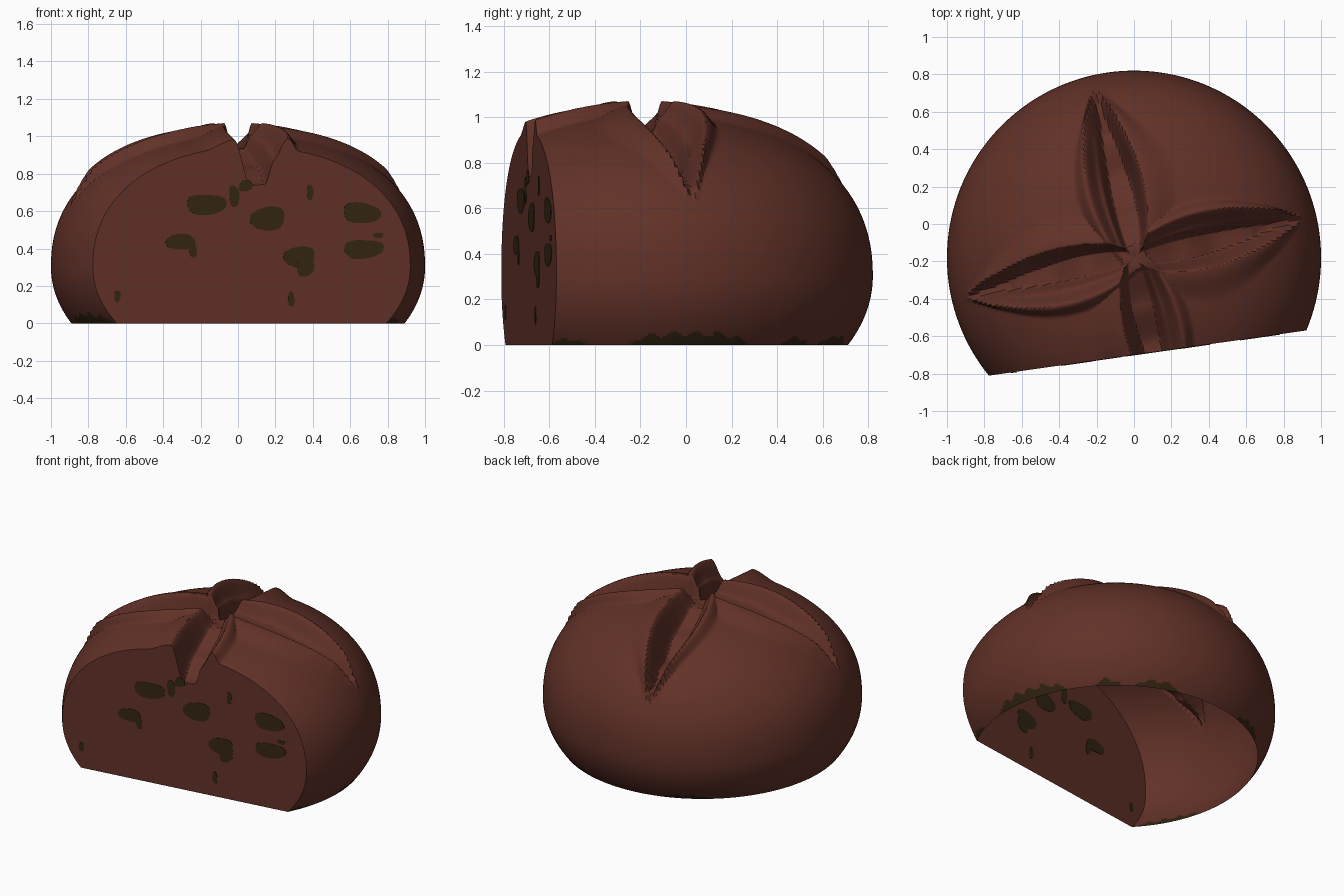
import bpy, bmesh, math, random
from mathutils import Vector

random.seed(4)
cube = bpy.data.objects.get("Cube")
if cube:
    bpy.data.objects.remove(cube)


def material(name, colour):
    m = bpy.data.materials.new(name)
    m.use_nodes = True
    m.diffuse_color = (*colour, 1)
    bsdf = m.node_tree.nodes["Principled BSDF"]
    bsdf.inputs["Base Color"].default_value = (*colour, 1)
    bsdf.inputs["Roughness"].default_value = 0.8
    return m


crust = material("crust brown", (0.12, 0.031, 0.021))
dark = material("dark olive", (0.034, 0.019, 0.006))

CENTRE = Vector((0, -0.18, 0))
WAIST, RISE, DROP, POWER = 0.3, 0.72, 0.66, 2.25
SEGS, ROWS, LOW_ROWS = 360, 130, 30
ARM = 0.93                                   # length of each score
ARM_ANGLES = [math.radians(13.3 + 90 * k) for k in range(4)]


def interp(x, pts):
    """Smooth interpolation through a few (x, value) points."""
    if x <= pts[0][0]:
        return pts[0][1]
    for (x0, y0), (x1, y1) in zip(pts, pts[1:]):
        if x <= x1:
            t = (x - x0) / (x1 - x0)
            return y0 + (y1 - y0) * t * t * (3 - 2 * t)
    return pts[-1][1]


# Score shape: along the arm, and across it (steep side negative, soft side positive)
DEPTH = [(0, 0.13), (0.3, 0.21), (0.55, 0.25), (0.8, 0.17), (1, 0)]
CUT = [(-1.05, 0), (-0.6, 1), (0.3, 1), (0.65, 0.45), (1.15, 0)]
LIP = [(-2.4, 0), (-1.05, 0.7), (-0.3, 0.7), (1.15, 1), (1.7, 0)]


def score_height(x, y):
    cut, lip = 0, 0
    for a in ARM_ANGLES:
        u = (x * math.cos(a) + y * math.sin(a)) / ARM
        v = y * math.cos(a) - x * math.sin(a)
        if not -0.06 < u < 1:
            continue
        t = max(u, 0)
        width = 0.055 * (1 - t) + 0.10 * math.sin(math.pi * t ** 0.9) + 0.004
        q = v / width
        cut = max(cut, interp(t, DEPTH) * interp(q, CUT))
        lip = max(lip, 0.055 * min(1, (1 - t) * 6) * interp(q, LIP))
    return lip - cut


# Loaf crust: rings from the crown down to the open bottom
bm = bmesh.new()
rings = []
for i in range(1, ROWS + LOW_ROWS + 1):
    if i <= ROWS:
        a = math.pi / 2 * (1 - i / ROWS)
        r = math.cos(a) ** (2 / POWER)
        h = max(math.sin(a), 0) ** (2 / POWER)
        z = WAIST + RISE * h
        normal = Vector((r ** (POWER - 1), 0, h ** (POWER - 1) / RISE)).normalized()
    else:
        z = WAIST * (1 - (i - ROWS) / LOW_ROWS)
        r = math.sqrt(1 - ((WAIST - z) / DROP) ** 2)
    ring = []
    for j in range(SEGS):
        b = 2 * math.pi * j / SEGS
        c, s = math.cos(b), math.sin(b)
        d = score_height(r * c, r * s) if z > WAIST + 0.1 else 0
        rr = r + normal.x * d
        ring.append(bm.verts.new(CENTRE + Vector((rr * c, rr * s, z + normal.z * d))))
    rings.append(ring)
crown = bm.verts.new(CENTRE + Vector((0, 0, WAIST + RISE + score_height(0, 0))))
for j in range(SEGS):
    k = (j + 1) % SEGS
    bm.faces.new((crown, rings[0][j], rings[0][k]))
    for upper, lower in zip(rings, rings[1:]):
        bm.faces.new((upper[j], lower[j], lower[k], upper[k]))

# Dark patches along the bottom edge: angle, half width, height
PATCHES = [(13, 17, 0.065), (47, 5, 0.04), (67, 9, 0.045), (118, 10, 0.04),
           (208, 14, 0.06), (-22, 5, 0.03)]
for f in bm.faces:
    p = f.calc_center_median() - CENTRE
    if p.z < 0.08:
        ang = math.degrees(math.atan2(p.y, p.x))
        for a, half, height in PATCHES:
            off = abs((ang - a + 180) % 360 - 180) / half
            if off < 1 and p.z < height * math.sqrt(1 - off * off) * (0.8 + 0.2 * math.sin(ang)):
                f.material_index = 1

# Slice off the front and close the slice with a flat face
out = Vector((0.141, -0.99, 0)).normalized()
foot = CENTRE + out * 0.515
cut = bmesh.ops.bisect_plane(bm, geom=bm.verts[:] + bm.edges[:] + bm.faces[:],
                             plane_co=foot, plane_no=out, clear_outer=True)["geom_cut"]
edges = [e for e in cut if isinstance(e, bmesh.types.BMEdge)]
ends = [v for v in cut if isinstance(v, bmesh.types.BMVert)
        and sum(e in edges for e in v.link_edges) == 1]
if len(ends) == 2:
    edges.append(bm.edges.new(ends))
fill = bmesh.ops.triangle_fill(bm, edges=edges, use_beauty=True, normal=out)["geom"]
for f in fill:
    if isinstance(f, bmesh.types.BMFace):
        f.material_index = 0
        f.normal_update()
        if f.normal.dot(out) < 0:
            f.normal_flip()

mesh = bpy.data.meshes.new("loaf")
bm.to_mesh(mesh)
bm.free()
mesh.materials.append(crust)
mesh.materials.append(dark)
loaf = bpy.data.objects.new("loaf", mesh)
bpy.context.collection.objects.link(loaf)
bpy.context.view_layer.objects.active = loaf
loaf.select_set(True)
bpy.ops.object.shade_smooth_by_angle(angle=math.radians(35))

# Fruit pieces in the slice: x, z, half width, half height
FRUIT = [(-0.17, 0.635, 0.1, 0.058), (-0.02, 0.68, 0.026, 0.06), (0.04, 0.735, 0.035, 0.032),
         (0.16, 0.56, 0.097, 0.06), (0.385, 0.70, 0.018, 0.04), (0.66, 0.59, 0.1, 0.055),
         (0.67, 0.397, 0.1, 0.053), (0.75, 0.47, 0.026, 0.014), (0.33, 0.355, 0.09, 0.052),
         (0.36, 0.3, 0.05, 0.045), (-0.305, 0.435, 0.075, 0.045), (-0.24, 0.385, 0.022, 0.03),
         (-0.645, 0.145, 0.018, 0.03), (0.285, 0.13, 0.017, 0.038)]
along = Vector((-out.y, out.x, 0))
bm = bmesh.new()
for n, (x, z, hw, hh) in enumerate(FRUIT):
    mid = foot + along * ((x - foot.x) / along.x) + Vector((0, 0, z))
    p1, p2 = random.uniform(0, 6), random.uniform(0, 6)
    verts = []
    for k in range(28):
        a = 2 * math.pi * k / 28
        wob = 1 + 0.07 * math.sin(2 * a + p1) + 0.06 * math.sin(3 * a + p2)
        c, s = (math.copysign(abs(g) ** 0.85, g) for g in (math.cos(a), math.sin(a)))
        verts.append(bm.verts.new(mid + along * (hw * wob * c)
                                  + Vector((0, 0, hh * wob * s)) - out * (0.002 + n * 0.0001)))
    face = bm.faces.new(verts)
    side = bmesh.ops.extrude_face_region(bm, geom=[face])["geom"]
    bmesh.ops.translate(bm, vec=out * (0.004 + n * 0.0002),
                        verts=[g for g in side if isinstance(g, bmesh.types.BMVert)])
bmesh.ops.recalc_face_normals(bm, faces=bm.faces)
mesh = bpy.data.meshes.new("fruit_pieces")
bm.to_mesh(mesh)
bm.free()
mesh.materials.append(dark)
bpy.context.collection.objects.link(bpy.data.objects.new("fruit_pieces", mesh))
